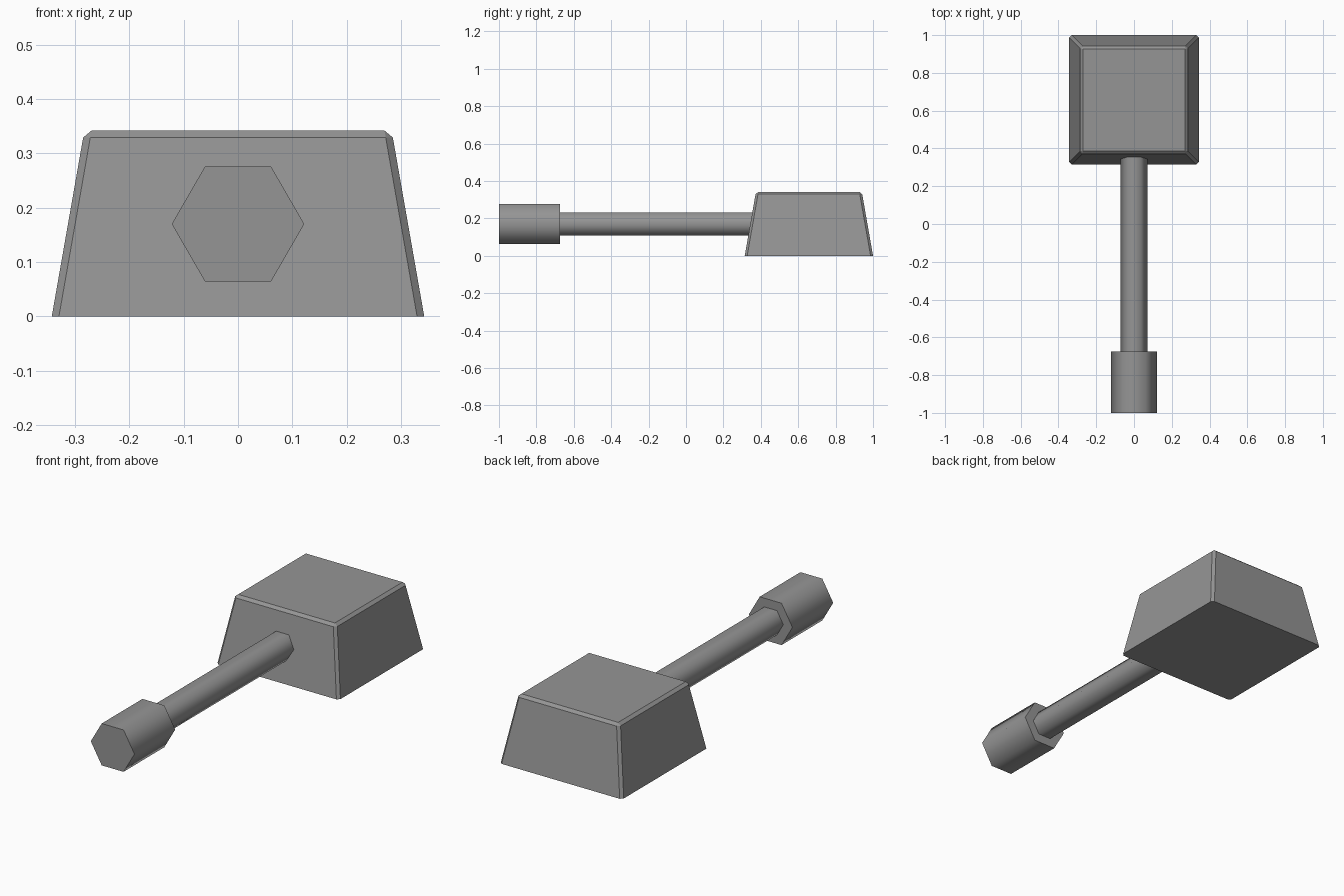
import bpy, bmesh, math
from mathutils import Matrix

cube = bpy.data.objects.get("Cube")
if cube:
    bpy.data.objects.remove(cube, do_unlink=True)

# Single plain grey for the whole model
grey = bpy.data.materials.new("plain grey")
grey.use_nodes = True
colour = (0.3, 0.3, 0.3, 1)
grey.diffuse_color = colour
grey.node_tree.nodes["Principled BSDF"].inputs["Base Color"].default_value = colour


def finish(bm, name):
    bmesh.ops.recalc_face_normals(bm, faces=bm.faces)
    mesh = bpy.data.meshes.new(name)
    bm.to_mesh(mesh)
    bm.free()
    mesh.materials.append(grey)
    obj = bpy.data.objects.new(name, mesh)
    bpy.context.collection.objects.link(obj)
    return obj


# Mallet head: tapered block, every edge chamfered except around the base
HEAD_Y, HEAD_H, BASE, TOP = 0.657, 0.342, 0.343, 0.283
bm = bmesh.new()
bmesh.ops.create_cube(bm, size=2)
for v in bm.verts:
    half = TOP if v.co.z > 0 else BASE
    v.co = (v.co.x * half, HEAD_Y + v.co.y * half, HEAD_H if v.co.z > 0 else 0)
edges = [e for e in bm.edges if any(v.co.z > 0 for v in e.verts)]
bmesh.ops.bevel(bm, geom=edges, offset=0.013, segments=1, affect='EDGES')
finish(bm, "mallet_head")

# Handle and grip: one six-sided rod, stepped out to a wider grip at the front
SIDES, AXIS_Z = 6, 0.17
profile = [(-1.0, 0.122), (-0.675, 0.122), (-0.675, 0.071), (0.4, 0.071)]
bm = bmesh.new()
rings = []
for y, r in profile:
    angles = [math.tau * i / SIDES for i in range(SIDES)]
    rings.append([bm.verts.new((r * math.cos(a), y, AXIS_Z + r * math.sin(a))) for a in angles])
for a, b in zip(rings, rings[1:]):
    for i in range(SIDES):
        j = (i + 1) % SIDES
        bm.faces.new((a[i], a[j], b[j], b[i]))
bm.faces.new(rings[0])
bm.faces.new(rings[-1])
handle = finish(bm, "handle_with_grip")

# Smooth the six long sides, keep the step and the end caps crisp
bpy.ops.object.select_all(action='DESELECT')
handle.select_set(True)
bpy.context.view_layer.objects.active = handle
bpy.ops.object.shade_smooth_by_angle(angle=math.radians(65))
